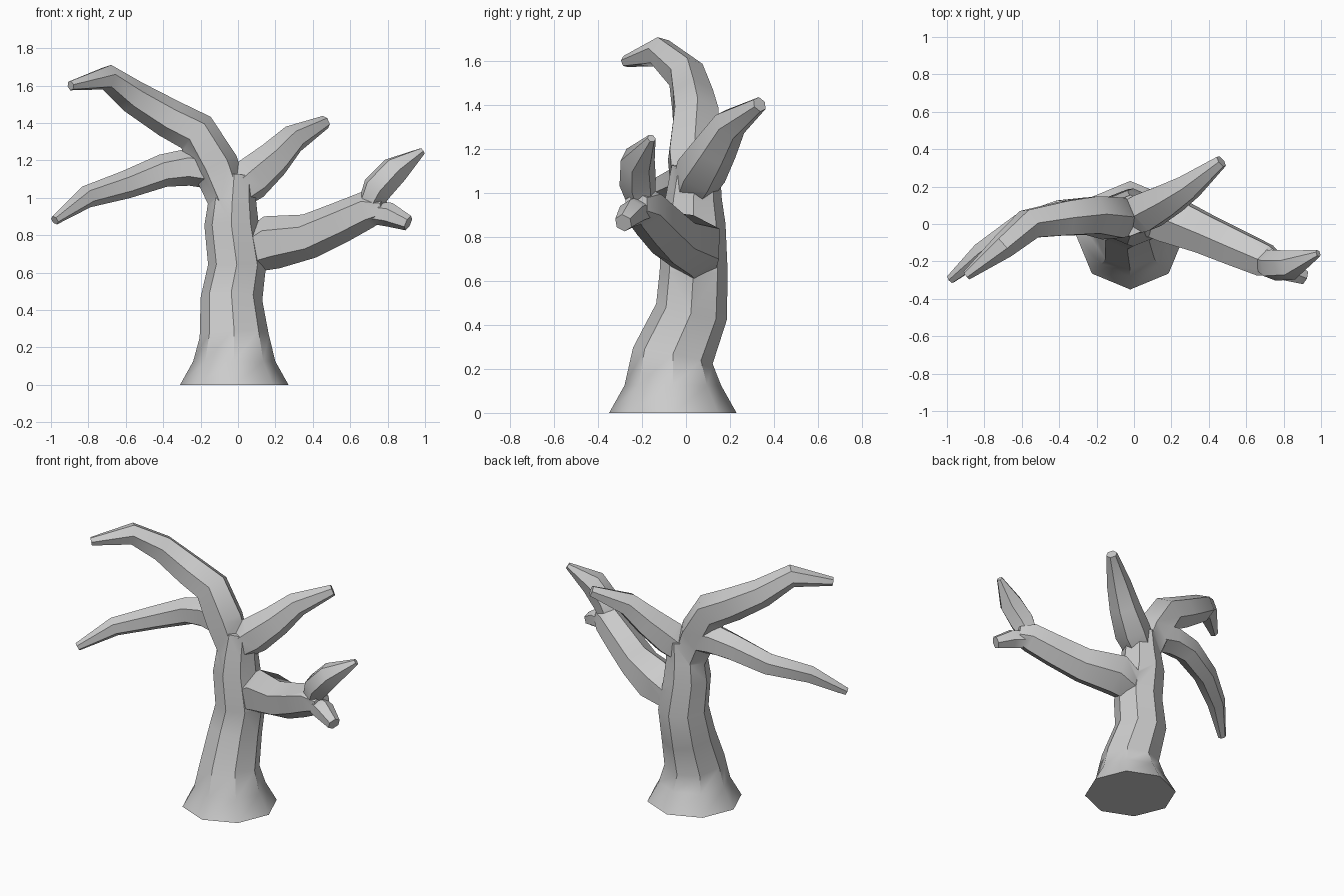
import bpy, bmesh, math
from mathutils import Vector

if "Cube" in bpy.data.objects:
    bpy.data.objects.remove(bpy.data.objects["Cube"])


def limb(name, path, sides=6):
    """Closed faceted tube through (x, y, z, radius) points."""
    pts = [Vector(p[:3]) for p in path]
    n = len(pts)
    bm = bmesh.new()
    rings = []
    up = Vector((0, -1, 0)) if sides == 8 else Vector((0, 0, 1))
    for i, p in enumerate(path):
        a = (pts[i] - pts[i - 1]).normalized() if i else Vector()
        b = (pts[i + 1] - pts[i]).normalized() if i < n - 1 else Vector()
        t = (a + b).normalized()
        up = (up - t * up.dot(t)).normalized()
        side = t.cross(up)
        rings.append([bm.verts.new(pts[i] + p[3] * (
            up * math.cos(k * math.tau / sides) + side * math.sin(k * math.tau / sides)))
            for k in range(sides)])
    for r, s in zip(rings, rings[1:]):
        for k in range(sides):
            j = (k + 1) % sides
            bm.faces.new((r[k], r[j], s[j], s[k]))
    bm.faces.new(rings[0][::-1])
    bm.faces.new(rings[-1])
    bmesh.ops.recalc_face_normals(bm, faces=bm.faces)
    me = bpy.data.meshes.new(name)
    bm.to_mesh(me)
    bm.free()
    ob = bpy.data.objects.new(name, me)
    bpy.context.collection.objects.link(ob)
    return ob


# Trunk with flared foot
tree = limb("tree", [
    (-.02, -.06, 0, .29), (-.02, -.06, .125, .22), (-.02, -.06, .26, .185),
    (-.035, .025, .46, .165), (-.005, .035, .64, .155), (-.035, .035, .86, .145),
    (-.03, .035, .98, .128), (-.02, .045, 1.12, .11)], 8)

# Branches and twigs
parts = [
    limb("upper_left_branch", [
        (-.05, .035, .99, .11), (-.12, .03, 1.17, .125), (-.225, .045, 1.35, .115),
        (-.37, .03, 1.425, .105), (-.56, 0, 1.54, .09), (-.7, -.12, 1.645, .07),
        (-.895, -.275, 1.6, .027)]),
    limb("lower_left_branch", [
        (-.09, .04, 1.14, .1), (-.26, .055, 1.165, .1), (-.4, .05, 1.145, .088),
        (-.6, -.01, 1.07, .075), (-.81, -.15, 1.005, .06), (-.98, -.295, .88, .026)]),
    limb("back_right_branch", [
        (-.03, .03, 1.02, .1), (.07, .07, 1.1, .118), (.19, .135, 1.205, .1),
        (.295, .2, 1.315, .078), (.467, .335, 1.405, .036)]),
    limb("right_branch", [
        (.02, .05, .69, .1), (.18, .03, .762, .145), (.38, -.055, .795, .12),
        (.55, -.13, .87, .11), (.7, -.195, .94, .1), (.78, -.225, .945, .06)]),
    limb("right_upper_twig", [
        (.69, -.2, .94, .06), (.745, -.22, 1.05, .085), (.84, -.22, 1.15, .08),
        (.985, -.157, 1.25, .02)]),
    limb("right_lower_twig", [
        (.66, -.18, .93, .06), (.81, -.245, .91, .065), (.91, -.285, .865, .042)]),
]

# Fuse everything into one solid tree
bpy.context.view_layer.objects.active = tree
tree.select_set(True)
for part in parts:
    mod = tree.modifiers.new("fuse", 'BOOLEAN')
    mod.operation = 'UNION'
    mod.solver = 'EXACT'
    mod.object = part
    bpy.ops.object.modifier_apply(modifier=mod.name)
    bpy.data.objects.remove(part)

bpy.ops.object.shade_smooth_by_angle(angle=math.radians(40))
